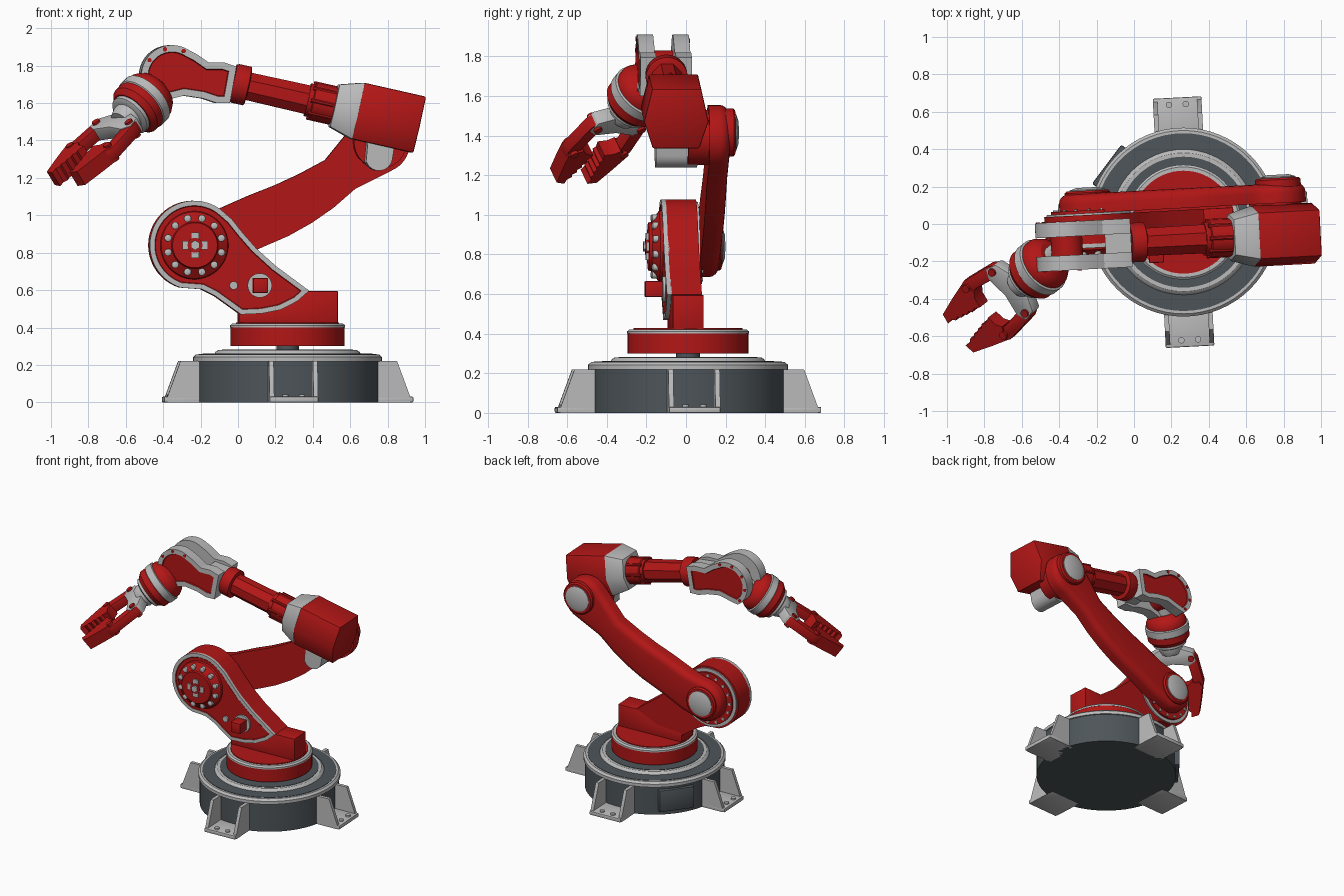
import bpy, bmesh
from math import sin, cos, radians, pi
from mathutils import Matrix, Vector

if "Cube" in bpy.data.objects:
    bpy.data.objects.remove(bpy.data.objects["Cube"])


def mat(name, rgb):
    m = bpy.data.materials.new(name)
    m.diffuse_color = (*rgb, 1)
    m.use_nodes = True
    m.node_tree.nodes["Principled BSDF"].inputs["Base Color"].default_value = m.diffuse_color
    return m


RED = mat("red_paint", (0.45, 0.008, 0.008))
DARK = mat("dark_steel", (0.075, 0.09, 0.1))
GREY = mat("light_grey", (0.5, 0.5, 0.5))

# the whole robot is turned slightly about the base axis
BX, BY = 0.265, 0.01
TURN = Matrix.Translation((BX, BY, 0)) @ Matrix.Rotation(radians(3), 4, 'Z') @ Matrix.Translation((-BX, -BY, 0))


def frame(x, y, z, o=(0, 0, 0)):
    return Matrix.Translation(o) @ Matrix((x, y, z)).transposed().to_4x4()


XZ = frame((1, 0, 0), (0, 0, 1), (0, 1, 0))


def loft(name, rings, fr, m, bevel=0, inset=None, bevel_end_only=False):
    """Skin closed rings in a frame; inset=(width, depth, material) panels the end cap."""
    bm = bmesh.new()
    rows = [[bm.verts.new(p) for p in r] for r in rings]
    n = len(rows[0])
    bm.faces.new(rows[0])
    end = bm.faces.new(rows[-1])
    for a, b in zip(rows, rows[1:]):
        for i in range(n):
            bm.faces.new((a[i], a[(i + 1) % n], b[(i + 1) % n], b[i]))
    bm.transform(TURN @ fr)
    bmesh.ops.recalc_face_normals(bm, faces=bm.faces)
    if inset:
        bmesh.ops.inset_region(bm, faces=[end], thickness=inset[0], use_even_offset=True)
        end.material_index = 1
        bmesh.ops.inset_region(bm, faces=[end], thickness=0.004, depth=inset[1], use_even_offset=True)
    if bevel:
        es = list(end.edges) if bevel_end_only else [e for e in bm.edges if e.calc_face_angle(0) > 0.6]
        bmesh.ops.bevel(bm, geom=es, offset=bevel, segments=4 if bevel_end_only else 2, profile=0.5,
                        affect='EDGES', clamp_overlap=True)
    for f in bm.faces:
        f.smooth = True
    for e in bm.edges:
        e.smooth = e.calc_face_angle(0) < 0.55
    me = bpy.data.meshes.new(name)
    bm.to_mesh(me)
    bm.free()
    me.materials.append(m)
    if inset:
        me.materials.append(inset[2])
    ob = bpy.data.objects.new(name, me)
    bpy.context.collection.objects.link(ob)
    return ob


def prism(name, pts, d0, d1, m, fr=XZ, **kw):
    return loft(name, [[(a, b, d) for a, b in pts] for d in (d0, d1)], fr, m, **kw)


def lathe(name, prof, fr, m, n=48, o=(0, 0)):
    return loft(name, [[(o[0] + r * cos(2 * pi * (i + .5) / n), o[1] + r * sin(2 * pi * (i + .5) / n), d)
                        for i in range(n)] for r, d in prof], fr, m)


def arc(cx, cz, r, a0, a1, n=20):
    return [(cx + r * cos(radians(a0 + (a1 - a0) * i / n)), cz + r * sin(radians(a0 + (a1 - a0) * i / n)))
            for i in range(n + 1)]


def rect(a0, b0, a1, b1):
    return [(a0, b0), (a1, b0), (a1, b1), (a0, b1)]


# base drum and stepped rings
B = Matrix.Translation((BX, BY, 0))
lathe("base_drum", [(.495, 0), (.495, .22)], B, DARK, 64)
lathe("base_rim", [(.505, .218), (.505, .242), (.49, .256), (.47, .256)], B, GREY, 64)
lathe("base_deck", [(.475, .24), (.475, .259), (.4, .262)], B, DARK, 64)
lathe("base_step", [(.395, .25), (.385, .27), (.37, .28)], B, GREY, 64)
lathe("base_inner_deck", [(.35, .27), (.35, .283)], B, DARK, 64)
lathe("base_neck", [(.06, .28), (.06, .31)], B, DARK, 24)
lathe("turntable", [(.305, .3), (.305, .4)], B, RED, 64)
lathe("turntable_trim", [(.307, .4), (.307, .412), (.295, .422)], B, GREY, 64)
lathe("turntable_top", [(.275, .41), (.275, .428)], B, RED, 64)

# four feet with gusset walls and bolts
for k in range(4):
    c, s = round(cos(k * pi / 2)), round(sin(k * pi / 2))
    F = frame((c, s, 0), (0, 0, 1), (-s, c, 0), (BX, BY, 0))
    prism("foot_plate", rect(.42, 0, .667, .03), -.13, .13, GREY, F, bevel=.006)
    for side in (-1, 1):
        prism("foot_gusset", [(.45, 0), (.65, 0), (.65, .03), (.58, .22), (.45, .22)],
              side * .105, side * .13, GREY, F)
        lathe("foot_bolt", [(.017, .02), (.017, .042)], F @ Matrix.Rotation(-pi / 2, 4, 'X'), GREY, 12,
              (.63, -side * .045))
a = radians(140)
prism("base_panel", rect(.4, .03, .515, .2), -.13, .13, DARK,
      frame((cos(a), sin(a), 0), (0, 0, 1), (-sin(a), cos(a), 0), (BX, BY, 0)), bevel=.01)

# pedestal block and shoulder link
prism("pedestal", [(.0, .42), (.53, .42), (.53, .595), (.36, .595), (.2, .52), (0, .5)], -.08, .075, RED, bevel=.004)
SX, SZ = -.24, .84
link = arc(SX, SZ, .238, 55, 252, 32) + [(-.2, .605), (-.13, .57), (.01, .47), (.12, .475), (.22, .495), (.31, .54),
                                       (.375, .597), (.195, .73), (.09, .825), (.02, .905), (-.04, .98)]
prism("shoulder_link", link, .075, -.08, RED)
prism("shoulder_trim", link, -.075, -.102, GREY, inset=(.026, -.004, RED))

# front shoulder hub with bolt ring and cross
S = (SX, SZ)
lathe("shoulder_hub", [(.185, -.09), (.178, -.112), (.125, -.15), (.12, -.165)], XZ, RED, o=S)
for i in range(12):
    t = i * pi / 6 + .26
    lathe("hub_bolt", [(.019, -.1), (.019, -.146), (.012, -.15)], XZ, GREY, 12,
          (SX + .148 * cos(t), SZ + .148 * sin(t)))
for w, h in ((.068, .022), (.022, .068)):
    prism("hub_cross", rect(SX - w, SZ - h, SX + w, SZ + h), -.15, -.176, GREY)
lathe("hub_disc", [(.04, -.15), (.04, -.18)], XZ, RED, 24, S)
lathe("hub_nut", [(.026, -.15), (.026, -.19)], XZ, GREY, 6, S)
lathe("motor_ring", [(.065, -.09), (.065, -.112)], XZ, GREY, 32, (.11, .625))
prism("motor_knob", rect(.07, .585, .15, .665), -.09, -.2, RED, bevel=.006)
lathe("link_plug", [(.022, -.09), (.022, -.112)], XZ, GREY, 20, (-.03, .625))

# rear shoulder drum and curved lower arm
lathe("rear_drum", [(.225, .07), (.225, .085)], XZ, GREY, o=S)
lathe("rear_drum_plate", [(.2, .07), (.2, .1)], XZ, RED, o=S)
for i in range(16):
    lathe("rear_bolt", [(.011, .09), (.011, .108)], XZ, GREY, 8,
          (SX + .18 * cos(i * pi / 8), SZ + .18 * sin(i * pi / 8)))
EX, EZ = .76, 1.39
arm = arc(SX, SZ, .155, 100, 285, 20) + [(-.06, .735), (.09, .81), (.275, .89), (.4, .96), (.515, 1.04), (.63, 1.14)]
arm += arc(EX, EZ, .165, -68, 140, 20) + [(.47, 1.295), (.33, 1.22), (.2, 1.16), (.06, 1.105), (-.11, 1.03)]
prism("lower_arm", arm, .085, .19, RED, bevel=.05, bevel_end_only=True)
for nm, o, d in (("shoulder", S, 0), ("elbow", (EX + .02, EZ + .025), .015)):
    lathe(nm + "_cap", [(.122, .12), (.122, .195 + d), (.112, .205 + d)], XZ, RED, o=o)
    lathe(nm + "_cap_cover", [(.095, .19 + d), (.095, .21 + d), (.06, .222 + d)], XZ, GREY, o=o)
lathe("elbow_hub", [(.14, -.02), (.14, .09)], XZ, RED, o=(EX, EZ))

# elbow housing and forearm, lofted along the forearm axis
A = frame((0, 1, 0), (.22, 0, .9755), (-.9755, 0, .22), (.425, -.085, 1.605))


def hexa(w, h, d):
    return [(w * .76, h, d), (w, -.1 * h, d), (w * .72, -h, d), (-w * .72, -h, d), (-w, -.1 * h, d), (-w * .76, h, d)]


loft("elbow_housing", [hexa(.163, .154, -.55), hexa(.163, .154, -.21)], A, RED, bevel=.008)
loft("elbow_collar", [hexa(.164, .155, -.215), hexa(.125, .116, -.085)], A, GREY, bevel=.005)
prism("elbow_bracket", [(.69, 1.45), (.675, 1.28)] + arc(.745, 1.31, .072, 200, 350, 8) + [(.84, 1.45)],
      -.18, .03, GREY)
lathe("forearm_rear_collar", [(.1, -.09), (.1, .03), (.09, .035), (.09, .06)], A, RED, 32)
for i in range(8):
    lathe("collar_bolt", [(.012, -.08), (.012, .045)], A, RED, 8,
          (.094 * cos(i * pi / 4), .094 * sin(i * pi / 4)))
lathe("forearm_tube", [(.084, .04), (.08, .41)], A, RED, 8)
lathe("forearm_front_collar", [(.095, .385), (.106, .39), (.106, .455), (.1, .47)], A, RED, 32)

# wrist fork
WX, WZ = -.365, 1.745
fork = arc(WX, WZ, .165, 68, 238, 24) + [(-.4, 1.615), (-.3, 1.64), (-.2, 1.625), (-.125, 1.6), (-.055, 1.6),
                                      (-.02, 1.795), (-.09, 1.818), (-.17, 1.818), (-.23, 1.86)]
for s in (-1, 1):
    prism("fork_cheek", fork, -.085 + s * .05, -.085 + s * .13, GREY, inset=(.036, -.008, RED))
    for ang in (65, 105, 145, 185, 225):
        t = radians(ang)
        lathe("fork_bolt", [(.012, -.085 + s * .1), (.012, -.085 + s * .134)], XZ, RED, 8,
              (WX + .148 * cos(t), WZ + .148 * sin(t)))
prism("fork_bridge", [(-.15, 1.625), (-.055, 1.61), (-.02, 1.785), (-.16, 1.8)], -.14, -.03, GREY)
lathe("wrist_pivot", [(.085, -.14), (.085, -.03)], XZ, RED, 32, (WX, WZ))

# wrist drum along the hand axis
w = Vector((-.617, -.497, -.606)).normalized()
g = Vector((-.67, .74, -.05))
g = (g - w * g.dot(w)).normalized()
H = TURN.inverted() @ frame(g, w.cross(g), w, (-.363, -.12, 1.745))
lathe("wrist_stem", [(.06, 0), (.06, .16)], H, GREY, 24)
lathe("wrist_top", [(.085, .11), (.125, .135), (.145, .17), (.145, .2)], H, RED)
lathe("wrist_band", [(.145, .195), (.156, .2), (.156, .25), (.146, .257)], H, GREY)
lathe("wrist_drum", [(.15, .255), (.15, .3), (.125, .33)], H, RED)
lathe("wrist_ring", [(.118, .325), (.118, .35), (.1, .36)], H, GREY)
lathe("wrist_flange", [(.085, .35), (.085, .385), (.07, .42)], H, GREY, 32)

# palm and two toothed fingers
P = H @ frame((0, 0, 1), (1, 0, 0), (0, 1, 0))
prism("palm", [(.38, -.07), (.42, -.16), (.49, -.175), (.52, -.12), (.5, 0), (.52, .12), (.49, .175), (.42, .16),
               (.38, .07)], -.04, .04, GREY, P, bevel=.008)
for s in (-1, 1):
    teeth = [(.895 - .02 * i, .068 - .0035 * i + (.014 if i % 2 else 0)) for i in range(1, 10)]
    jaw = [(.68, .19), (.78, .165), (.9, .13), (.91, .075)] + teeth + [(.675, .035), (.665, .09), (.64, .12)]
    prism("finger_jaw", [(a, s * b) for a, b in jaw], -.045, .045, RED, P)
    bone = [(.43, .1), (.43, .16), (.47, .18), (.66, .2), (.72, .18), (.72, .12), (.62, .125)]
    prism("finger_link", [(a, s * b) for a, b in bone], -.035, .035, RED, P, bevel=.006)
    for a, b in ((.465, .14), (.67, .16)):
        lathe("finger_pin", [(.022, -.052), (.022, .052)], P, RED, 16, (a, s * b))
